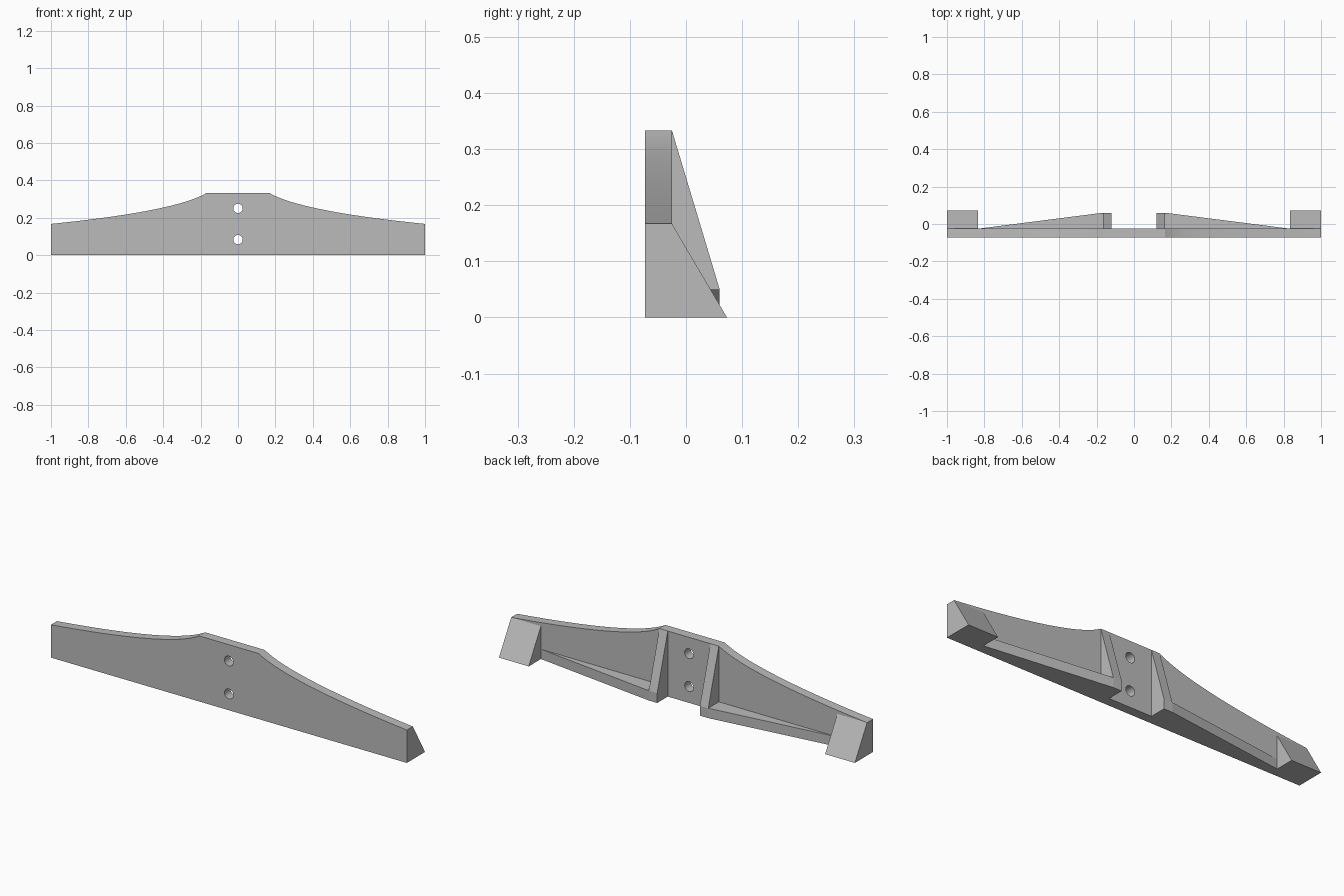
import bpy, bmesh, math
from mathutils import Vector

if "Cube" in bpy.data.objects:
    bpy.data.objects.remove(bpy.data.objects["Cube"])

grey = bpy.data.materials.new("plain grey")
grey.use_nodes = True
grey.diffuse_color = (0.5, 0.5, 0.5, 1)
grey.node_tree.nodes["Principled BSDF"].inputs["Base Color"].default_value = (0.5, 0.5, 0.5, 1)

FRONT, BACK = -0.073, -0.025      # plate thickness in y
TOP, END = 0.333, 0.167           # plate height at middle and ends
RIB, DEPTH, LIP = 0.167, 0.06, 0.05


def prism(name, outline, depth):
    """Extrude a closed planar outline along the depth vector."""
    bm = bmesh.new()
    face = bm.faces.new([bm.verts.new(p) for p in outline])
    new = bmesh.ops.extrude_face_region(bm, geom=[face])["geom"]
    bmesh.ops.translate(bm, vec=depth, verts=[v for v in new if isinstance(v, bmesh.types.BMVert)])
    if not any(f is face for f in bm.faces):
        bm.faces.new([v for v in bm.verts][:len(outline)])
    bmesh.ops.recalc_face_normals(bm, faces=bm.faces[:])
    mesh = bpy.data.meshes.new(name)
    bm.to_mesh(mesh)
    bm.free()
    mesh.materials.append(grey)
    obj = bpy.data.objects.new(name, mesh)
    bpy.context.collection.objects.link(obj)
    return obj


# Front plate: flat top in the middle, concave sweep down to each end
def sweep(t):
    a, b, c = Vector((RIB, TOP)), Vector((0.33, 0.235)), Vector((1, END))
    return a * (1 - t) ** 2 + b * 2 * t * (1 - t) + c * t * t


curve = [sweep(i / 24) for i in range(25)]
outline = [(x, FRONT, z) for x, z in curve] + [(1, FRONT, 0), (-1, FRONT, 0)]
outline += [(-x, FRONT, z) for x, z in reversed(curve)]
plate = prism("front_plate", outline, (0, BACK - FRONT, 0))

# Two screw holes on the centre line
for name, z in (("lower", 0.083), ("upper", 0.25)):
    bpy.ops.mesh.primitive_cylinder_add(vertices=32, radius=0.025, depth=0.2,
                                        location=(0, -0.05, z), rotation=(math.pi / 2, 0, 0))
    cutter = bpy.context.object
    cutter.name = name + "_hole_cutter"
    cutter.data.materials.append(grey)
    cutter.hide_render = True
    cut = plate.modifiers.new(name + "_hole", "BOOLEAN")
    cut.object = cutter
    cut.solver = "EXACT"
    bpy.context.view_layer.objects.active = plate
    bpy.ops.object.modifier_apply(modifier=cut.name)
    bpy.data.objects.remove(cutter)

bpy.ops.object.select_all(action="DESELECT")
plate.select_set(True)
bpy.context.view_layer.objects.active = plate
bpy.ops.object.shade_smooth_by_angle(angle=math.radians(25))

# Bracing behind the plate, the same on both sides
for side, s in (("left", 1), ("right", -1)):
    prism(side + "_end_block",
          [(s, BACK, 0), (s, 0.073, 0), (s, BACK, END)], (-s * RIB, 0, 0))
    prism(side + "_upright_rib",
          [(s * RIB, BACK, 0), (s * RIB, DEPTH, 0), (s * RIB, DEPTH, LIP), (s * RIB, BACK, TOP)],
          (-s * 0.047, 0, 0))
    prism(side + "_bottom_rib",
          [(s * RIB, BACK, 0), (s * RIB, DEPTH, 0), (s * 0.833, BACK, 0)], (0, 0, LIP))
